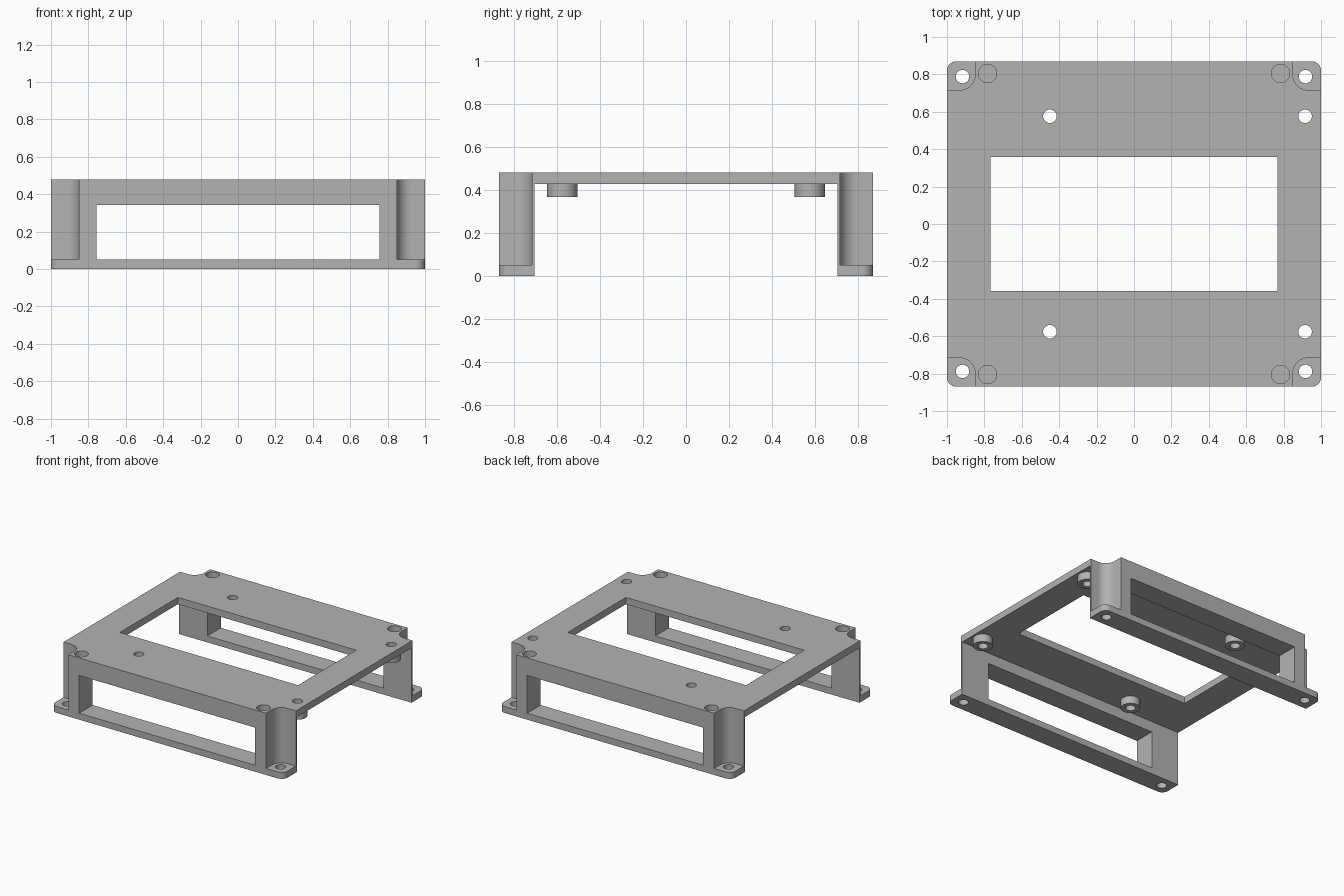
import bpy, bmesh, math
from mathutils import Matrix

if "Cube" in bpy.data.objects:
    bpy.data.objects.remove(bpy.data.objects["Cube"], do_unlink=True)

# Overall dimensions
HX, HY, TOP = 1.0, 0.87, 0.48        # half width, half depth, height
UNDER, INNER = 0.427, 0.704          # underside of deck, inner face of walls
FOOT = 0.05                          # thickness of feet and lower rails
HOLE = 0.036
SIGNS = (-1, 1)
CORNERS = [(sx, sy) for sx in SIGNS for sy in SIGNS]

grey = bpy.data.materials.new("plain_grey")
grey.use_nodes = True
grey.diffuse_color = (0.45, 0.45, 0.45, 1)
grey.node_tree.nodes["Principled BSDF"].inputs["Base Color"].default_value = grey.diffuse_color


def finish(bm, name):
    bmesh.ops.recalc_face_normals(bm, faces=bm.faces)
    mesh = bpy.data.meshes.new(name)
    bm.to_mesh(mesh)
    bm.free()
    mesh.materials.append(grey)
    obj = bpy.data.objects.new(name, mesh)
    bpy.context.collection.objects.link(obj)
    return obj


def add_box(bm, x0, x1, y0, y1, z0, z1):
    mat = (Matrix.Translation(((x0 + x1) / 2, (y0 + y1) / 2, (z0 + z1) / 2))
           @ Matrix.Diagonal((x1 - x0, y1 - y0, z1 - z0, 1)))
    return bmesh.ops.create_cube(bm, size=1, matrix=mat)["verts"]


def add_cylinder(bm, x, y, z0, z1, r):
    bmesh.ops.create_cone(bm, cap_ends=True, segments=40, radius1=r, radius2=r,
                          depth=z1 - z0, matrix=Matrix.Translation((x, y, (z0 + z1) / 2)))


def round_upright_edges(bm, verts, radius, keep):
    edges = {e for v in verts for e in v.link_edges
             if abs(e.verts[0].co.z - e.verts[1].co.z) > 0.01
             and all(keep(w.co) for w in e.verts)}
    bmesh.ops.bevel(bm, geom=list(edges), offset=radius, segments=10,
                    affect='EDGES', profile=0.5)


def combine(target, bm, operation):
    tool = finish(bm, "helper")
    tool.hide_render = True
    mod = target.modifiers.new("shape", 'BOOLEAN')
    mod.operation, mod.solver, mod.object = operation, 'EXACT', tool
    bpy.context.view_layer.objects.active = target
    bpy.ops.object.modifier_apply(modifier=mod.name)
    bpy.data.objects.remove(tool, do_unlink=True)


# Arch-shaped body: deck and two walls, with rounded outer corners
bm = bmesh.new()
profile = [(-HY, 0), (-INNER, 0), (-INNER, UNDER), (INNER, UNDER),
           (INNER, 0), (HY, 0), (HY, TOP), (-HY, TOP)]
face = bm.faces.new([bm.verts.new((-HX, y, z)) for y, z in profile])
ext = bmesh.ops.extrude_face_region(bm, geom=[face])["geom"]
bmesh.ops.translate(bm, vec=(2 * HX, 0, 0),
                    verts=[g for g in ext if isinstance(g, bmesh.types.BMVert)])
round_upright_edges(bm, bm.verts[:], 0.05, lambda c: abs(c.y) > HY - 0.01)
frame = finish(bm, "mounting_frame")

# Standoffs under the deck
mounts = [(x, sy * 0.576) for x in (-0.45, 0.915) for sy in SIGNS]
bm = bmesh.new()
for x, y in mounts:
    add_cylinder(bm, x, y, 0.367, UNDER + 0.02, 0.07)
combine(frame, bm, 'UNION')

# Corner notches above the feet, rounded on the inner corner
bm = bmesh.new()
for sx, sy in CORNERS:
    xs = sorted((sx * 0.85, sx * 1.2))
    ys = sorted((sy * 0.716, sy * 1.1))
    verts = add_box(bm, *xs, *ys, FOOT, 0.7)
    round_upright_edges(bm, verts, 0.08,
                        lambda c: abs(c.x) < 0.86 and abs(c.y) < 0.72)
combine(frame, bm, 'DIFFERENCE')

# Deck opening and wall windows
bm = bmesh.new()
add_box(bm, -0.767, 0.767, -0.357, 0.357, 0.2, 0.7)
for sy in SIGNS:
    ys = sorted((sy * 0.6, sy * 1.0))
    add_box(bm, -0.757, 0.757, *ys, FOOT, 0.343)
combine(frame, bm, 'DIFFERENCE')

# Screw holes through standoffs and feet, and blind sockets in the deck
bm = bmesh.new()
for x, y in mounts:
    add_cylinder(bm, x, y, 0.3, 0.6, HOLE)
for sx, sy in CORNERS:
    add_cylinder(bm, sx * 0.917, sy * 0.788, -0.1, 0.2, HOLE)
    add_cylinder(bm, sx * 0.783, sy * 0.805, TOP - 0.06, 0.6, 0.049)
combine(frame, bm, 'DIFFERENCE')

bpy.ops.object.select_all(action='DESELECT')
frame.select_set(True)
bpy.context.view_layer.objects.active = frame
bpy.ops.object.shade_smooth_by_angle(angle=math.radians(30))
